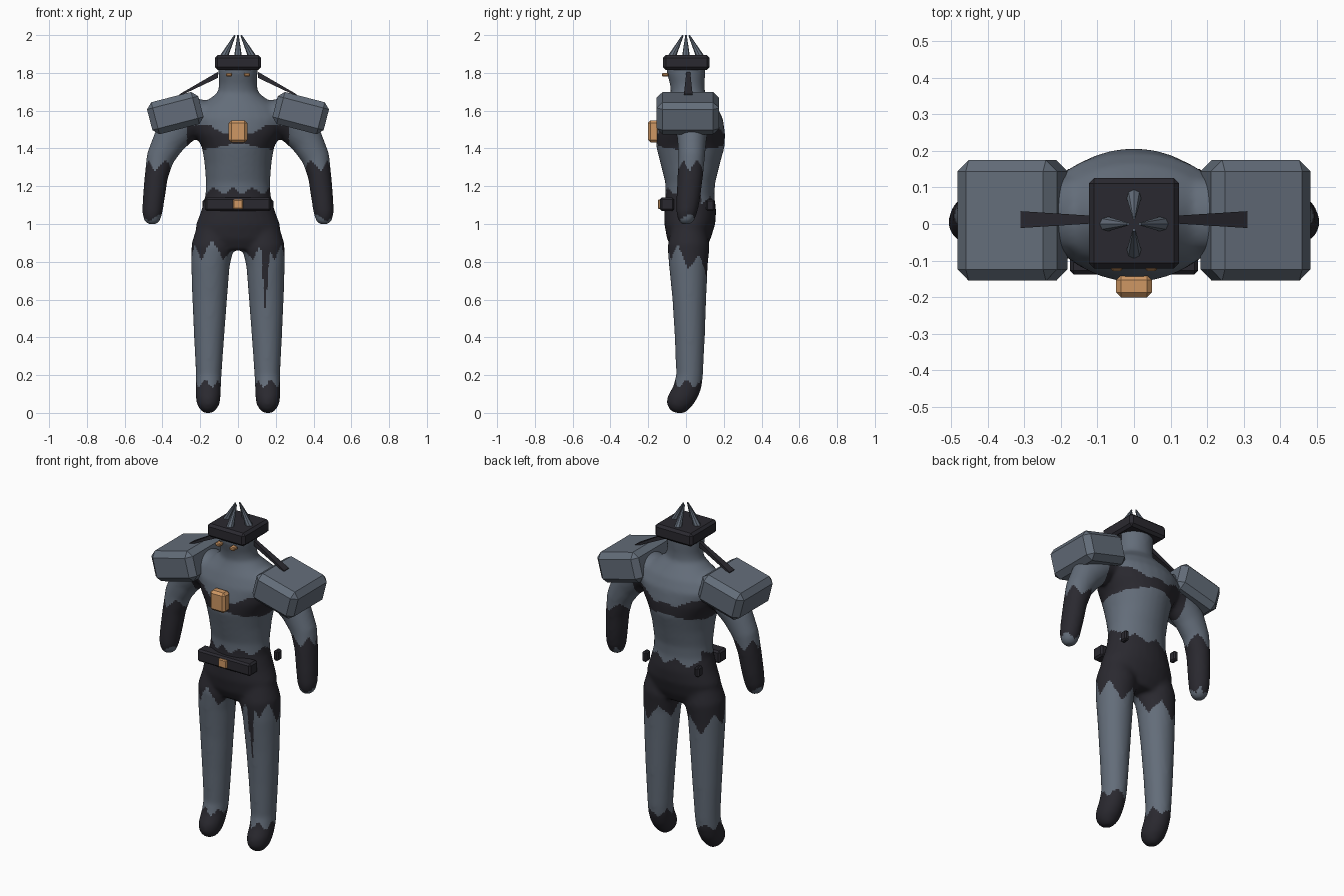
import bpy, bmesh, math
from mathutils import Vector, Matrix

if "Cube" in bpy.data.objects:
    bpy.data.objects.remove(bpy.data.objects["Cube"])


def mat(name, rgb):
    m = bpy.data.materials.new(name)
    m.diffuse_color = (*rgb, 1)
    m.use_nodes = True
    m.node_tree.nodes["Principled BSDF"].inputs["Base Color"].default_value = m.diffuse_color
    return m


SLATE = mat("slate", (0.125, 0.152, 0.192))
DARK = mat("charcoal", (0.023, 0.022, 0.029))
COPPER = mat("copper", (0.62, 0.31, 0.125))


def finish(bm, name, *mats):
    bmesh.ops.recalc_face_normals(bm, faces=bm.faces)
    me = bpy.data.meshes.new(name)
    bm.to_mesh(me)
    bm.free()
    for m in mats:
        me.materials.append(m)
    ob = bpy.data.objects.new(name, me)
    bpy.context.collection.objects.link(ob)
    return ob


def loft(bm, rings, s=1, n=28):
    """Closed tube through rings of (x, front y, back y, z, half width)."""
    cs = [Vector((s * x, (y0 + y1) / 2, z)) for x, y0, y1, z, w in rings]
    loops = []
    for i, (x, y0, y1, z, w) in enumerate(rings):
        t = cs[min(i + 1, len(cs) - 1)] - cs[max(i - 1, 0)]
        t.y = 0
        t.normalize()
        u = Vector((t.z, 0, -t.x))
        loop = []
        for k in range(n):
            a = 2 * math.pi * k / n
            p = cs[i] + u * w * math.cos(a) + Vector((0, (y1 - y0) / 2 * math.sin(a), 0))
            loop.append(bm.verts.new(p))
        loops.append(loop)
    for a, b in zip(loops, loops[1:]):
        for k in range(n):
            bm.faces.new((a[k], a[(k + 1) % n], b[(k + 1) % n], b[k]))
    bm.faces.new(loops[0])
    bm.faces.new(loops[-1])


def box(name, m, center, size, bevel=0.0, tilt=0.0):
    bm = bmesh.new()
    bmesh.ops.create_cube(bm, size=1, matrix=Matrix.Diagonal((*size, 1)))
    if bevel:
        bmesh.ops.bevel(bm, geom=bm.edges[:], offset=bevel, segments=1, affect='EDGES')
    bm.transform(Matrix.Translation(center) @ Matrix.Rotation(tilt, 4, 'Y'))
    return finish(bm, name, m)


# body: torso with head, legs and arms fused into one smooth skin
TORSO = [(0, -.07, .10, .86, .16), (0, -.10, .13, .92, .225), (0, -.115, .155, 1.0, .222),
         (0, -.115, .16, 1.07, .195), (0, -.108, .15, 1.15, .173), (0, -.11, .155, 1.22, .17),
         (0, -.135, .18, 1.32, .177), (0, -.158, .205, 1.41, .192), (0, -.158, .207, 1.48, .235),
         (0, -.14, .195, 1.56, .265), (0, -.115, .165, 1.62, .22), (0, -.095, .13, 1.66, .155),
         (0, -.08, .10, 1.695, .108), (0, -.085, .098, 1.74, .1), (0, -.102, .102, 1.80, .104),
         (0, -.102, .102, 1.85, .104)]
LEG = [(.12, -.08, .11, .97, .10), (.135, -.098, .125, .88, .112), (.146, -.09, .115, .78, .102),
       (.15, -.072, .107, .6, .092), (.153, -.06, .1, .4, .08), (.155, -.052, .09, .2, .068),
       (.157, -.068, .084, .14, .067), (.158, -.1, .065, .085, .066), (.158, -.102, .04, .045, .06),
       (.158, -.085, .012, .015, .042), (.158, -.06, -.005, .0, .022)]
ARM = [(.14, -.08, .13, 1.58, .07), (.22, -.08, .13, 1.57, .11), (.3, -.06, .12, 1.525, .105),
       (.365, -.045, .108, 1.44, .088), (.412, -.04, .1, 1.35, .074), (.433, -.045, .09, 1.25, .062),
       (.447, -.052, .075, 1.13, .058), (.454, -.052, .06, 1.06, .054), (.456, -.04, .042, 1.015, .042),
       (.457, -.02, .02, .998, .022)]
bm = bmesh.new()
loft(bm, TORSO)
for s in (1, -1):
    loft(bm, LEG, s)
    loft(bm, ARM, s)
body = finish(bm, "body", SLATE, DARK)
bpy.context.view_layer.objects.active = body
body.select_set(True)
rm = body.modifiers.new("fuse", 'REMESH')
rm.mode = 'VOXEL'
rm.voxel_size = 0.011
sm = body.modifiers.new("soften", 'SMOOTH')
sm.factor = 0.5
sm.iterations = 10
for mod in ("fuse", "soften"):
    bpy.ops.object.modifier_apply(modifier=mod)


def zig(a, teeth):
    """Triangle wave from -1 to 1 around a turn."""
    return 4 * abs((a * teeth / (2 * math.pi)) % 1 - 0.5) - 1


def is_dark(p):
    x, y, z = p
    ax = abs(x)
    if ax > .3 and z < 1.42:                       # gloves with bare tips
        a = math.atan2(y - .02, ax - .44)
        return 1.035 + .02 * zig(a, 3) < z < 1.31 + .03 * zig(a + .8, 4)
    a = math.atan2(y, ax - .155)
    if z < .5:                                     # boots
        return z < .155 + .022 * zig(a, 5)
    if z < 1.0:                                    # ragged trouser hems and a torn streak
        if y < 0 and abs(x - .145) < .022 * (z - .54) / .3:
            return True
        return z > .82 - .5 * y + .05 * zig(a + .5, 5)
    if z < 1.3:                                    # waist line
        return z < 1.175 - (.05 if y > .08 else 0) + .02 * zig(math.atan2(y, x), 7)
    # band across the chest and back
    return 1.43 - .2 * ax < z < 1.475 + .25 * ax + .012 * zig(x * 20, 2) and ax < .27


for f in body.data.polygons:
    f.use_smooth = True
    f.material_index = int(is_dark(f.center))

# hat and its ring of four spikes
box("hat", DARK, (0, .002, 1.855), (.246, .246, .078), .014)
for i in range(4):
    a = i * math.pi / 2
    d = Vector((math.cos(a), math.sin(a), 0))
    base, tip = d * .075 + Vector((0, 0, 1.885)), d * .016 + Vector((0, 0, 2.0))
    axis = tip - base
    bm = bmesh.new()
    bmesh.ops.create_cone(bm, cap_ends=True, segments=8, radius1=.021, radius2=.004, depth=axis.length)
    bm.transform(Matrix.Translation((base + tip) / 2) @ axis.to_track_quat('Z', 'Y').to_matrix().to_4x4())
    finish(bm, "hat_spike", SLATE)

# chest plate, buckle and belt
box("chest_gem", COPPER, (0, -.17, 1.49), (.098, .062, .118), .014)
box("belt", DARK, (0, -.1, 1.105), (.35, .075, .072), .01)
box("buckle", COPPER, (0, -.139, 1.105), (.055, .02, .05), .005)

for s in (1, -1):
    # eyes, belt pouches, shoulder pads and neck straps
    box("eye", COPPER, (s * .047, -.11, 1.79), (.032, .036, .02), .005)
    box("belt_pouch", DARK, (s * .172, .128, 1.1), (.03, .045, .06), .008)
    box("shoulder_pad", SLATE, (s * .332, .01, 1.587), (.28, .33, .175), .031, s * math.radians(14.5))
    bm = bmesh.new()
    ends = []
    for x, z, hy, hz in ((.105, 1.79, .01, .016), (.31, 1.682, .023, .005)):
        ends.append([bm.verts.new((s * x, .012 + j * hy, z + k * hz))
                     for j, k in ((-1, -1), (1, -1), (1, 1), (-1, 1))])
    p, q = ends
    bm.faces.new(p)
    bm.faces.new(q)
    for k in range(4):
        bm.faces.new((p[k], p[(k + 1) % 4], q[(k + 1) % 4], q[k]))
    finish(bm, "neck_strap", DARK)
